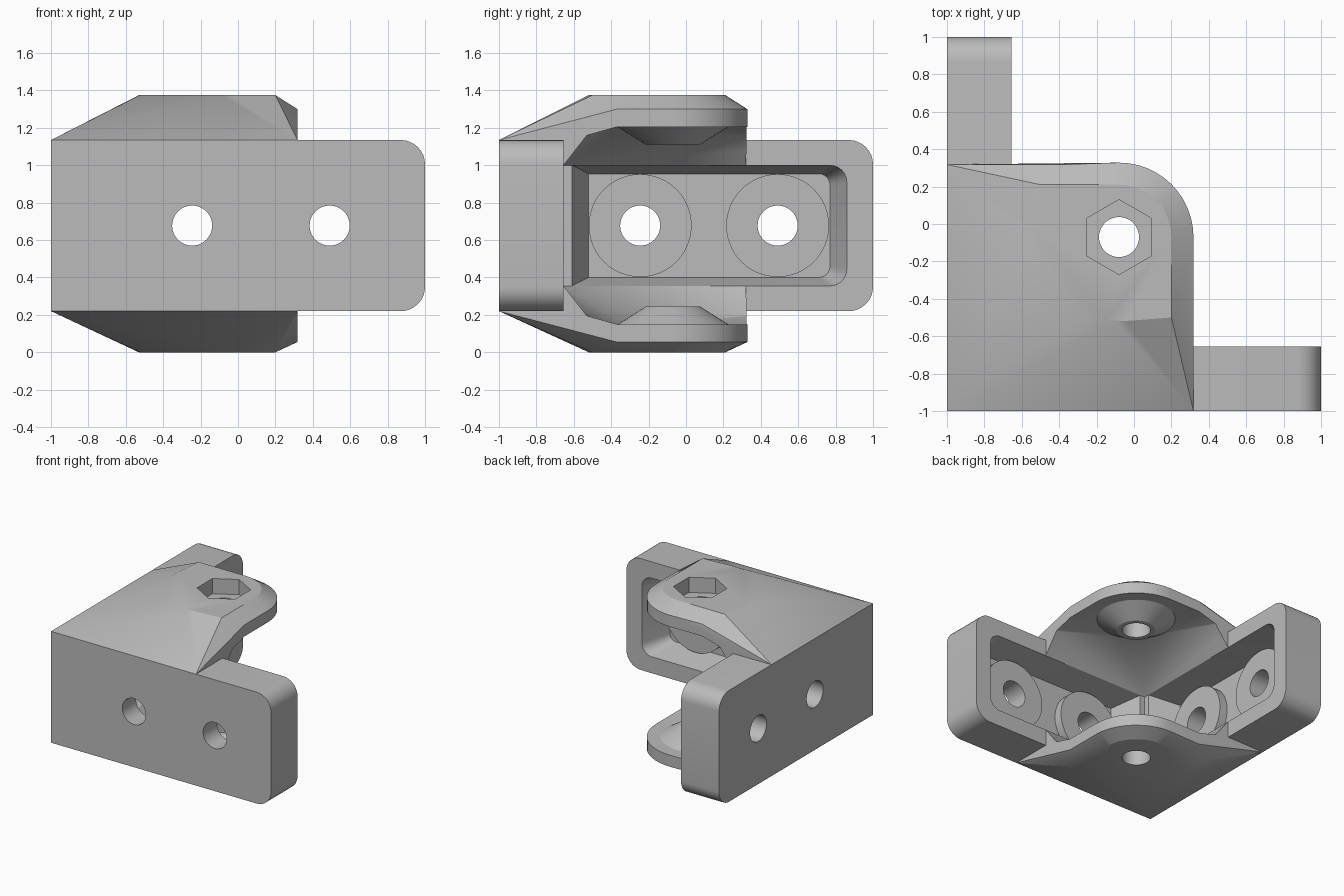
import bpy, bmesh
from math import sin, cos, pi, radians
from mathutils import Vector

if "Cube" in bpy.data.objects:
    bpy.data.objects.remove(bpy.data.objects["Cube"])

grey = bpy.data.materials.new("mid grey")
grey.use_nodes = True
grey.diffuse_color = (0.5, 0.5, 0.5, 1)
grey.node_tree.nodes["Principled BSDF"].inputs["Base Color"].default_value = (0.5, 0.5, 0.5, 1)

WALL_LOW, WALL_HIGH = 0.22, 1.135
INNER = -0.655                # inner face of both walls
MID_Z = 0.6775                # mirror plane of the flanges
CX, CY = -0.08, -0.07         # axis of the flange hole
EDGE = 0.318                  # free edge of the flanges


def finish(bm, name):
    bmesh.ops.recalc_face_normals(bm, faces=bm.faces)
    mesh = bpy.data.meshes.new(name)
    bm.to_mesh(mesh)
    bm.free()
    obj = bpy.data.objects.new(name, mesh)
    bpy.context.collection.objects.link(obj)
    mesh.materials.append(grey)
    return obj


def hull(name, points):
    """Convex solid around the points."""
    bm = bmesh.new()
    for p in points:
        bm.verts.new(p)
    bmesh.ops.remove_doubles(bm, verts=bm.verts, dist=0.0005)
    bmesh.ops.convex_hull(bm, input=bm.verts)
    loose = [v for v in bm.verts if not v.link_faces]
    bmesh.ops.delete(bm, geom=loose, context='VERTS')
    bmesh.ops.dissolve_limit(bm, angle_limit=0.002, verts=bm.verts, edges=bm.edges)
    return finish(bm, name)


def arc(x, y, r, start, end, steps):
    angles = [radians(start + (end - start) * i / steps) for i in range(steps + 1)]
    return [(x + r * cos(a), y + r * sin(a)) for a in angles]


def at(z, points):
    return [(x, y, z) for x, y in points]


def cut(obj, cutters):
    for cutter in cutters:
        cutter.hide_render = True
        mod = obj.modifiers.new("cut", 'BOOLEAN')
        mod.operation = 'DIFFERENCE'
        mod.solver = 'EXACT'
        mod.object = cutter
        bpy.context.view_layer.objects.active = obj
        bpy.ops.object.modifier_apply(modifier=mod.name)


def smooth(obj):
    bpy.ops.object.select_all(action='DESELECT')
    obj.select_set(True)
    bpy.context.view_layer.objects.active = obj
    bpy.ops.object.shade_smooth_by_angle(angle=radians(25))


parts, cutters = [], []

# L-shaped wall pair with rounded end corners
bm = bmesh.new()
outline = [(-1, -1), (1, -1), (1, INNER), (INNER, INNER), (INNER, 1), (-1, 1)]
face = bm.faces.new([bm.verts.new(p) for p in at(WALL_LOW, outline)])
grown = bmesh.ops.extrude_face_region(bm, geom=[face])["geom"]
bmesh.ops.translate(bm, vec=(0, 0, WALL_HIGH - WALL_LOW),
                    verts=[g for g in grown if isinstance(g, bmesh.types.BMVert)])
ends = [e for e in bm.edges
        if e.verts[0].co.z == e.verts[1].co.z
        and (all(v.co.x > 0.99 for v in e.verts) or all(v.co.y > 0.99 for v in e.verts))]
bmesh.ops.bevel(bm, geom=ends, offset=0.13, segments=8, profile=0.5, affect='EDGES')
walls = finish(bm, "corner_walls")
parts.append(walls)


# Pockets, screw bosses and screw holes, the same in both walls
def along_front(u, depth, z):
    return (u, depth, z)


def along_left(u, depth, z):
    return (depth, u, z)


def pocket_ring(place, depth, u0, u1, half, r):
    ring = [(u0, MID_Z - half), (u0, MID_Z + half)]
    ring += arc(u1 - r, MID_Z + half - r, r, 0, 90, 6)
    ring += arc(u1 - r, MID_Z - half + r, r, 270, 360, 6)
    return [place(u, depth, z) for u, z in ring]


def disc(place, u, r, d0, d1):
    ring = arc(u, MID_Z, r, 0, 360, 48)[:-1]
    return [place(a, d, z) for d in (d0, d1) for a, z in ring]


for place, side in ((along_front, "front"), (along_left, "left")):
    mouth = (-0.61, 0.86, 0.3225)
    pocket = hull(side + "_pocket_cutter",
                  pocket_ring(place, INNER + 0.1, *mouth, 0.09)
                  + pocket_ring(place, INNER, *mouth, 0.09)
                  + pocket_ring(place, -0.89, -0.52, 0.77, 0.277, 0.06))
    cut(walls, [pocket])
    cutters.append(pocket)
    for u, label in ((-0.245, "inner"), (0.49, "outer")):
        boss = hull(f"{side}_{label}_screw_boss", disc(place, u, 0.275, -0.91, -0.82))
        hole = hull(f"{side}_{label}_hole_cutter", disc(place, u, 0.107, -1.2, -0.5))
        cut(boss, [hole])
        cut(walls, [hole])
        parts.append(boss)
        cutters.append(hole)

# Flanges: sloped hoods hollowed from inside, with a conical boss on the hole
round_edge = arc(CX, CY, EDGE - CX, 0, 90, 12)
plateau = (arc(CX, CY, 0.28, 0, 90, 12) + arc(CX, CY, 0.45, 175, 275, 14)
           + [(-0.5, 0.21), (0.2, -0.5)])
rim = round_edge + [(-0.37, EDGE), (EDGE, -0.37)]
FAR = EDGE + 0.015


def corner_sheet(low):
    return [(low, low), (FAR, low), (low, FAR), (FAR, FAR)]


for name, top_z, flip in (("top", 1.375, False), ("bottom", 1.355, True)):
    def oriented(points):
        return [(x, y, 2 * MID_Z - z) if flip else (x, y, z) for x, y, z in points]

    flange = hull(name + "_flange", oriented(
        at(1.0, round_edge + [(-0.9, -0.9), (EDGE, -0.9), (-0.9, EDGE)])
        + at(WALL_HIGH, round_edge + [(-1, -1), (EDGE, -1), (-1, EDGE)])
        + at(1.30, rim) + at(top_z, plateau)))

    hollow = hull(name + "_hollow_cutter", oriented(
        at(0.9, corner_sheet(INNER)) + at(1.0, corner_sheet(INNER))
        + at(1.16, [(FAR, -0.53), (-0.53, FAR)])
        + at(1.205, arc(CX, CY, 0.295, 175, 275, 14)
             + [(FAR, -0.37), (-0.37, FAR), (FAR, FAR)])))

    boss = hull(name + "_boss", oriented(
        at(1.22, arc(CX, CY, 0.295, 0, 360, 48)) + at(1.205, arc(CX, CY, 0.295, 0, 360, 48))
        + at(1.11, arc(CX, CY, 0.145, 0, 360, 48))))

    bore = arc(CX, CY, 0.107, 0, 360, 48)
    hole = hull(name + "_bore_cutter", oriented(at(0.9, bore) + at(1.6, bore)))
    cut(flange, [hollow, hole])
    cut(boss, [hole])
    cutters += [hollow, hole]
    parts += [flange, boss]

    # Hexagonal nut recess in the upper flange only
    if not flip:
        hexagon = arc(CX, CY, 0.2, 30, 390, 6)
        recess = hull("nut_recess_cutter", at(1.25, hexagon) + at(1.6, hexagon))
        cut(flange, [recess])
        cutters.append(recess)

for cutter in cutters:
    bpy.data.objects.remove(cutter)
for part in parts:
    smooth(part)
